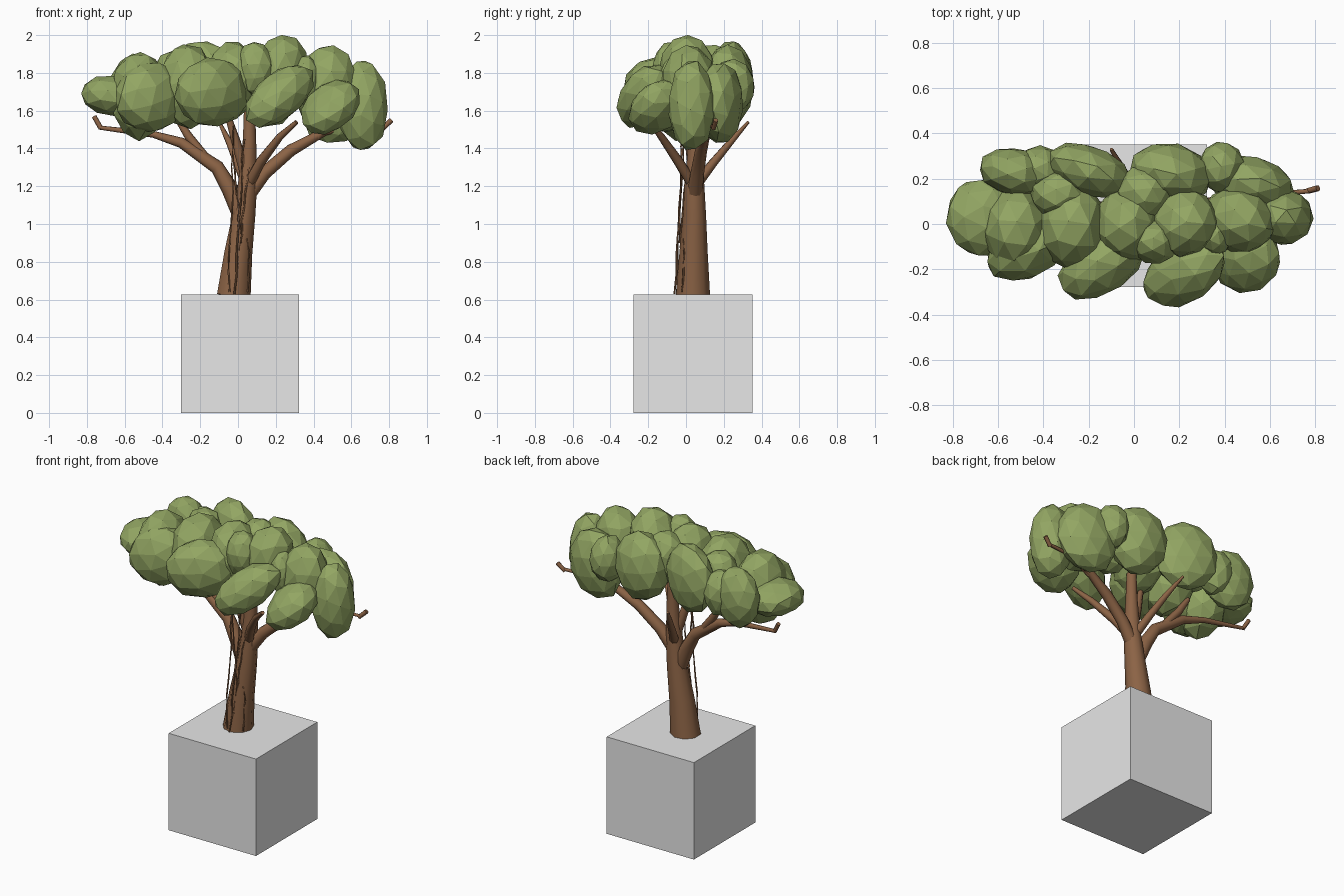
import bpy, bmesh, math, random
from mathutils import Vector, Matrix, noise

random.seed(4)


def material(name, rgb):
    m = bpy.data.materials.new(name)
    m.diffuse_color = (*rgb, 1)
    return m


LEAF = material("leaf green", (0.29, 0.38, 0.125))
BARK = material("bark brown", (0.26, 0.125, 0.06))
STONE = material("plain grey", (0.8, 0.8, 0.8))


def finish(bm, name, mat):
    bmesh.ops.recalc_face_normals(bm, faces=bm.faces)
    me = bpy.data.meshes.new(name)
    bm.to_mesh(me)
    bm.free()
    me.materials.append(mat)
    ob = bpy.data.objects.new(name, me)
    bpy.context.collection.objects.link(ob)
    return ob


def tube(name, points, sides):
    """Tapered limb through (x, y, z, radius) points."""
    bm = bmesh.new()
    pos = [Vector(p[:3]) for p in points]
    rings = []
    for i, p in enumerate(points):
        d = (pos[min(i + 1, len(pos) - 1)] - pos[max(i - 1, 0)]).normalized()
        q = Vector((0, 0, 1)).rotation_difference(d)
        rings.append([bm.verts.new(pos[i] + q @ Vector((
            p[3] * math.cos(math.tau * k / sides),
            p[3] * math.sin(math.tau * k / sides), 0))) for k in range(sides)])
    for a, b in zip(rings, rings[1:]):
        for k in range(sides):
            n = (k + 1) % sides
            bm.faces.new((a[k], a[n], b[n], b[k])).smooth = True
    for cap in (rings[0], rings[-1]):
        face = bm.faces.new(cap)
        for e in face.edges:
            e.smooth = False
    return finish(bm, name, BARK)


def leaf_clump(name, centre, radii, tilt, yaw):
    """Faceted ellipsoid, tilted about y, then turned about z."""
    bm = bmesh.new()
    bmesh.ops.create_icosphere(bm, subdivisions=2, radius=1.04)
    spin = Matrix.Rotation(random.uniform(0, 6), 4, 'Z') @ Matrix.Rotation(random.uniform(0, 6), 4, 'X')
    offset = Vector(centre) * 9
    for v in bm.verts:
        v.co = spin @ v.co
        v.co *= 1 + 0.07 * noise.noise(v.co * 1.5 + offset)
    bm.transform(Matrix.Translation(centre) @ Matrix.Rotation(math.radians(yaw), 4, 'Z')
                 @ Matrix.Rotation(math.radians(tilt), 4, 'Y')
                 @ Matrix.Diagonal((*radii, 1)))
    return finish(bm, name, LEAF)


# Plinth block
bm = bmesh.new()
bmesh.ops.create_cube(bm, size=1, matrix=Matrix.Translation((0.01, 0.037, 0.314))
                      @ Matrix.Diagonal((0.625, 0.628, 0.628, 1)))
finish(bm, "plinth", STONE)

# Trunk and main limbs
tube("trunk", [(-0.025, 0.037, 0.62, 0.092), (0.0, 0.04, 0.85, 0.076),
               (0.03, 0.045, 1.05, 0.062), (0.05, 0.045, 1.22, 0.052),
               (0.06, 0.05, 1.45, 0.036), (0.06, 0.05, 1.62, 0.03)], 9)
tube("left_branch", [(0.02, 0.04, 1.02, 0.04), (-0.04, 0.05, 1.18, 0.045),
                     (-0.11, 0.06, 1.3, 0.038), (-0.3, 0.08, 1.43, 0.028),
                     (-0.45, 0.1, 1.475, 0.018), (-0.73, 0.13, 1.51, 0.011)], 8)
tube("left_branch_tip", [(-0.725, 0.13, 1.505, 0.013), (-0.762, 0.14, 1.57, 0.013)], 6)
tube("left_fork", [(-0.17, 0.07, 1.35, 0.024), (-0.26, 0.09, 1.46, 0.024), (-0.33, 0.1, 1.57, 0.015)], 7)
tube("right_branch", [(0.05, 0.045, 1.15, 0.04), (0.14, 0.06, 1.27, 0.036),
                      (0.28, 0.08, 1.39, 0.032), (0.46, 0.11, 1.49, 0.022),
                      (0.6, 0.13, 1.515, 0.012), (0.77, 0.145, 1.515, 0.01)], 8)
tube("right_branch_tip", [(0.765, 0.145, 1.505, 0.013), (0.812, 0.158, 1.55, 0.014)], 6)
tube("right_fork", [(0.42, 0.1, 1.46, 0.02), (0.55, 0.06, 1.58, 0.016), (0.65, 0.03, 1.66, 0.012)], 6)
tube("front_branch", [(0.05, 0.04, 1.2, 0.03), (0.12, -0.04, 1.33, 0.027),
                      (0.22, -0.13, 1.46, 0.02), (0.31, -0.19, 1.54, 0.012)], 7)
tube("back_branch", [(0.05, 0.04, 1.19, 0.03), (0.0, 0.14, 1.32, 0.024),
                     (-0.05, 0.24, 1.44, 0.018), (-0.1, 0.33, 1.54, 0.008)], 7)
tube("inner_branch", [(0.04, 0.04, 1.25, 0.028), (-0.01, 0.02, 1.43, 0.026), (-0.05, 0.0, 1.56, 0.018)], 7)

# Hanging vines on the front of the trunk
for n, (x0, x1, y0, y1, top, low) in enumerate((
        (-0.02, -0.05, -0.02, -0.05, 1.52, 0.64), (0.03, -0.02, -0.01, -0.06, 1.45, 0.63),
        (0.05, 0.0, 0.0, -0.04, 1.3, 0.74), (-0.03, 0.02, -0.02, -0.035, 1.4, 0.9),
        (0.05, 0.055, 0.0, -0.02, 1.2, 0.64))):
    pts = []
    for i in range(9):
        t = i / 8
        pts.append((x0 + (x1 - x0) * t + random.uniform(-.008, .008),
                    y0 + (y1 - y0) * t + random.uniform(-.004, .004),
                    top + (low - top) * t, 0.005))
    tube(f"vine_{n + 1}", pts, 4)

# Leaf clumps: centre, radii, tilt, yaw
front_row = (
    ((-0.465, -0.10, 1.67), (0.2, 0.13, 0.18), 0, 30),
    ((-0.135, -0.165, 1.70), (0.22, 0.13, 0.18), 0, 38),
    ((0.22, -0.215, 1.68), (0.225, 0.13, 0.115), -36, 32),
    ((0.49, -0.15, 1.62), (0.175, 0.15, 0.11), -42, 40),
)
middle_row = (
    ((-0.66, 0.03, 1.675), (0.17, 0.17, 0.105), 8, 0),
    ((-0.52, -0.02, 1.68), (0.15, 0.18, 0.225), 0, 0),
    ((-0.27, -0.01, 1.73), (0.15, 0.19, 0.22), 0, 0),
    ((-0.33, 0.13, 1.77), (0.12, 0.11, 0.15), 0, 0),
    ((-0.03, 0.0, 1.76), (0.14, 0.17, 0.2), 0, 0),
    ((0.05, 0.14, 1.79), (0.13, 0.12, 0.16), 0, 0),
    ((0.09, -0.08, 1.82), (0.1, 0.095, 0.14), 0, 0),
    ((0.22, 0.01, 1.80), (0.14, 0.15, 0.2), 15, -20),
    ((0.46, 0.02, 1.73), (0.16, 0.14, 0.215), 12, -20),
    ((0.36, -0.05, 1.76), (0.07, 0.09, 0.13), 0, 0),
    ((0.66, 0.03, 1.625), (0.132, 0.12, 0.235), 0, 0),
)
back_row = (
    ((-0.53, 0.23, 1.715), (0.15, 0.105, 0.185), 0, -10),
    ((-0.42, 0.24, 1.72), (0.11, 0.1, 0.14), 0, 0),
    ((-0.20, 0.235, 1.755), (0.19, 0.11, 0.21), 0, -18),
    ((0.16, 0.22, 1.735), (0.185, 0.135, 0.21), 0, -12),
    ((0.385, 0.25, 1.73), (0.1, 0.11, 0.14), 0, 0),
    ((0.515, 0.18, 1.64), (0.19, 0.115, 0.215), 0, -12),
)
for row, clumps in (("front", front_row), ("middle", middle_row), ("back", back_row)):
    for n, clump in enumerate(clumps):
        leaf_clump(f"{row}_leaf_clump_{n + 1}", *clump)
